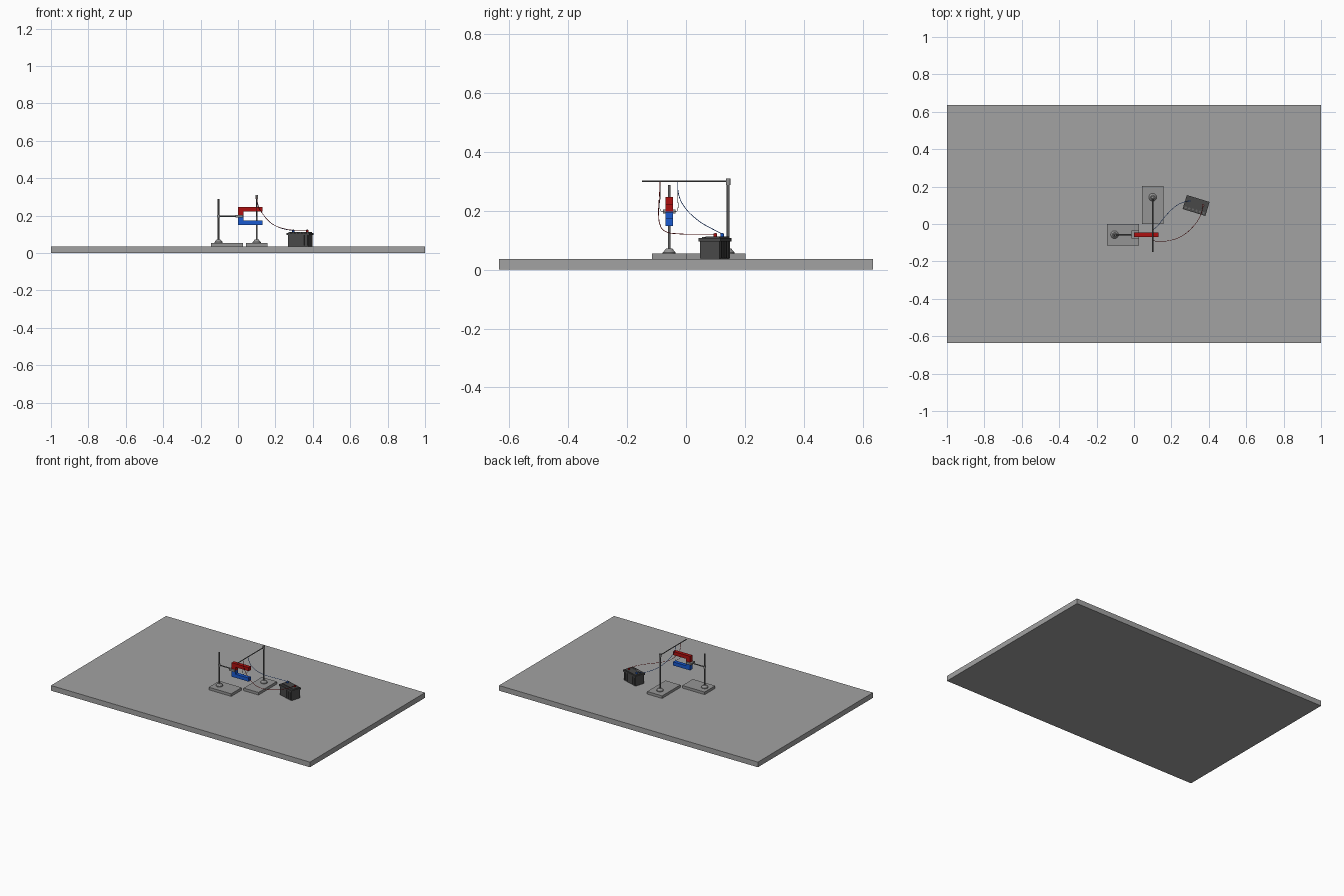
import bpy, bmesh, math
from mathutils import Vector, Matrix

if "Cube" in bpy.data.objects:
    bpy.data.objects.remove(bpy.data.objects["Cube"])


def material(name, r, g, b):
    m = bpy.data.materials.new(name)
    m.diffuse_color = (r, g, b, 1)
    m.use_nodes = True
    m.node_tree.nodes["Principled BSDF"].inputs["Base Color"].default_value = m.diffuse_color
    return m


TABLE = material("table grey", 0.36, 0.36, 0.36)
METAL = material("stand grey", 0.30, 0.30, 0.30)
STEEL = material("dark steel", 0.13, 0.13, 0.13)
RED = material("red", 0.42, 0.005, 0.005)
BLUE = material("blue", 0.01, 0.10, 0.62)
CASE = material("battery black", 0.065, 0.065, 0.065)


def finish(name, bm, mat, matrix=None):
    bmesh.ops.recalc_face_normals(bm, faces=bm.faces)
    mesh = bpy.data.meshes.new(name)
    bm.to_mesh(mesh)
    bm.free()
    mesh.materials.append(mat)
    ob = bpy.data.objects.new(name, mesh)
    bpy.context.collection.objects.link(ob)
    if matrix:
        ob.matrix_world = matrix
    return ob


def smooth(ob):
    bpy.ops.object.select_all(action='DESELECT')
    ob.select_set(True)
    bpy.context.view_layer.objects.active = ob
    bpy.ops.object.shade_smooth_by_angle(angle=math.radians(40))


def box(name, x, y, z, mat, matrix=None):
    """Box from (min, max) ranges."""
    bm = bmesh.new()
    bmesh.ops.create_cube(bm, size=1)
    for v in bm.verts:
        v.co = [r[0] if c < 0 else r[1] for c, r in zip(v.co, (x, y, z))]
    return finish(name, bm, mat, matrix)


def rod(name, a, b, r, mat, r2=None, matrix=None, sides=20):
    """Cylinder or cone between two points."""
    a, b = Vector(a), Vector(b)
    turn = (b - a).to_track_quat('Z', 'Y').to_matrix().to_4x4()
    bm = bmesh.new()
    bmesh.ops.create_cone(bm, cap_ends=True, segments=sides, radius1=r,
                          radius2=r if r2 is None else r2, depth=(b - a).length,
                          matrix=Matrix.Translation((a + b) / 2) @ turn)
    ob = finish(name, bm, mat, matrix)
    smooth(ob)
    return ob


def wire(name, points, mat, r=0.0013):
    """Smooth thin tube through the points."""
    cu = bpy.data.curves.new(name, 'CURVE')
    cu.dimensions = '3D'
    cu.bevel_depth = r
    cu.bevel_resolution = 1
    cu.resolution_u = 8
    cu.use_fill_caps = True
    sp = cu.splines.new('BEZIER')
    sp.bezier_points.add(len(points) - 1)
    for bp, p in zip(sp.bezier_points, points):
        bp.co = p
        bp.handle_left_type = bp.handle_right_type = 'AUTO'
    cu.materials.append(mat)
    ob = bpy.data.objects.new(name, cu)
    bpy.context.collection.objects.link(ob)
    return ob


# Table top
box("table", (-1, 1), (-0.635, 0.635), (0, 0.036), TABLE)

# Stands: base plate, domed foot and upright
def stand(name, x, y, xr, yr, top):
    box(name + "_base", xr, yr, (0.036, 0.054), METAL)
    rod(name + "_foot_ring", (x, y, 0.054), (x, y, 0.059), 0.022, METAL)
    rod(name + "_foot", (x, y, 0.059), (x, y, 0.071), 0.021, METAL, 0.011)
    rod(name + "_upright", (x, y, 0.07), (x, y, top), 0.0048, STEEL)


MY = -0.057
stand("magnet_stand", -0.104, MY, (-0.145, 0.028), (-0.115, 0.001), 0.288)
stand("wire_stand", 0.1, 0.143, (0.043, 0.158), (0.001, 0.202), 0.305)

# Cross bar with its joint
rod("bar_joint", (0.1, 0.143, 0.288), (0.1, 0.143, 0.31), 0.0075, METAL)
rod("cross_bar", (0.1, 0.143, 0.3), (0.1, -0.15, 0.3), 0.003, STEEL)

# Magnet holder
rod("holder_joint", (-0.104, MY, 0.19), (-0.104, MY, 0.204), 0.0085, METAL)
rod("holder_arm", (-0.104, MY, 0.197), (-0.012, MY, 0.197), 0.0035, STEEL)
box("holder_back", (-0.014, -0.001), (MY - 0.021, MY + 0.021), (0.191, 0.204), METAL)
for s in (-1, 1):
    box("holder_jaw", (-0.001, 0.027), sorted((MY + s * 0.0125, MY + s * 0.021)),
        (0.191, 0.204), METAL)

# Horseshoe magnet, one L-shaped half per pole
def pole(name, s, mat):
    bm = bmesh.new()
    prof = [(0, 0), (0.03, 0), (0.03, 0.024), (0.131, 0.024), (0.131, 0.049), (0, 0.049)]
    f = bm.faces.new([bm.verts.new((x, MY - 0.0125, 0.198 + s * z)) for x, z in prof])
    ext = bmesh.ops.extrude_face_region(bm, geom=[f])["geom"]
    bmesh.ops.translate(bm, vec=(0, 0.025, 0),
                        verts=[v for v in ext if isinstance(v, bmesh.types.BMVert)])
    finish(name, bm, mat)


pole("magnet_north", 1, RED)
pole("magnet_south", -1, BLUE)

# Battery, built around its own centre and turned
M = Matrix.Translation((0.332, 0.099, 0.036)) @ Matrix.Rotation(math.radians(-17), 4, 'Z')
box("battery_case", (-0.058, 0.058), (-0.034, 0.034), (0.0, 0.064), CASE, M)
box("battery_lid", (-0.0635, 0.0635), (-0.039, 0.039), (0.06, 0.072), CASE, M)
box("battery_lid_top", (-0.057, 0.057), (-0.017, 0.033), (0.072, 0.076), CASE, M)
for i in range(6):
    x = -0.05 + i * 0.02
    for s in (-1, 1):
        box("case_rib", (x - 0.004, x + 0.004), sorted((s * 0.034, s * 0.037)),
            (0.004, 0.06), CASE, M)
    rod("cell_cap", (x, -0.026, 0.072), (x, -0.026, 0.075), 0.006, STEEL, matrix=M, sides=12)
for name, x, mat in (("negative", -0.042, BLUE), ("positive", 0.036, RED)):
    rod(name + "_terminal", (x, 0.012, 0.076), (x, 0.012, 0.086), 0.006, mat, matrix=M, sides=16)
    rod(name + "_post", (x, 0.012, 0.086), (x, 0.012, 0.089), 0.0035, STEEL, matrix=M, sides=12)

# Leads from the bar to the battery
red_end = M @ Vector((0.036, 0.012, 0.084))
blue_end = M @ Vector((-0.042, 0.012, 0.084))
wire("red_lead", [(0.1, -0.088, 0.3), (0.107, -0.09, 0.255), (0.135, -0.093, 0.205),
                  (0.185, -0.089, 0.155), (0.246, -0.07, 0.13), (0.315, -0.015, 0.121),
                  (0.355, 0.045, 0.12), red_end], RED)
wire("blue_lead", [(0.1, -0.028, 0.3), (0.107, -0.026, 0.26), (0.128, -0.008, 0.217),
                   (0.166, 0.04, 0.168), (0.219, 0.092, 0.137), (0.26, 0.115, 0.125),
                   blue_end], BLUE)

# Swinging conductor hanging between the poles
wire("swing", [(0.1, -0.088, 0.3), (0.1, -0.088, 0.25), (0.1, -0.087, 0.202),
               (0.1, -0.083, 0.198), (0.1, -0.033, 0.198), (0.1, -0.029, 0.202),
               (0.1, -0.028, 0.25), (0.1, -0.028, 0.3)], STEEL, 0.001)
